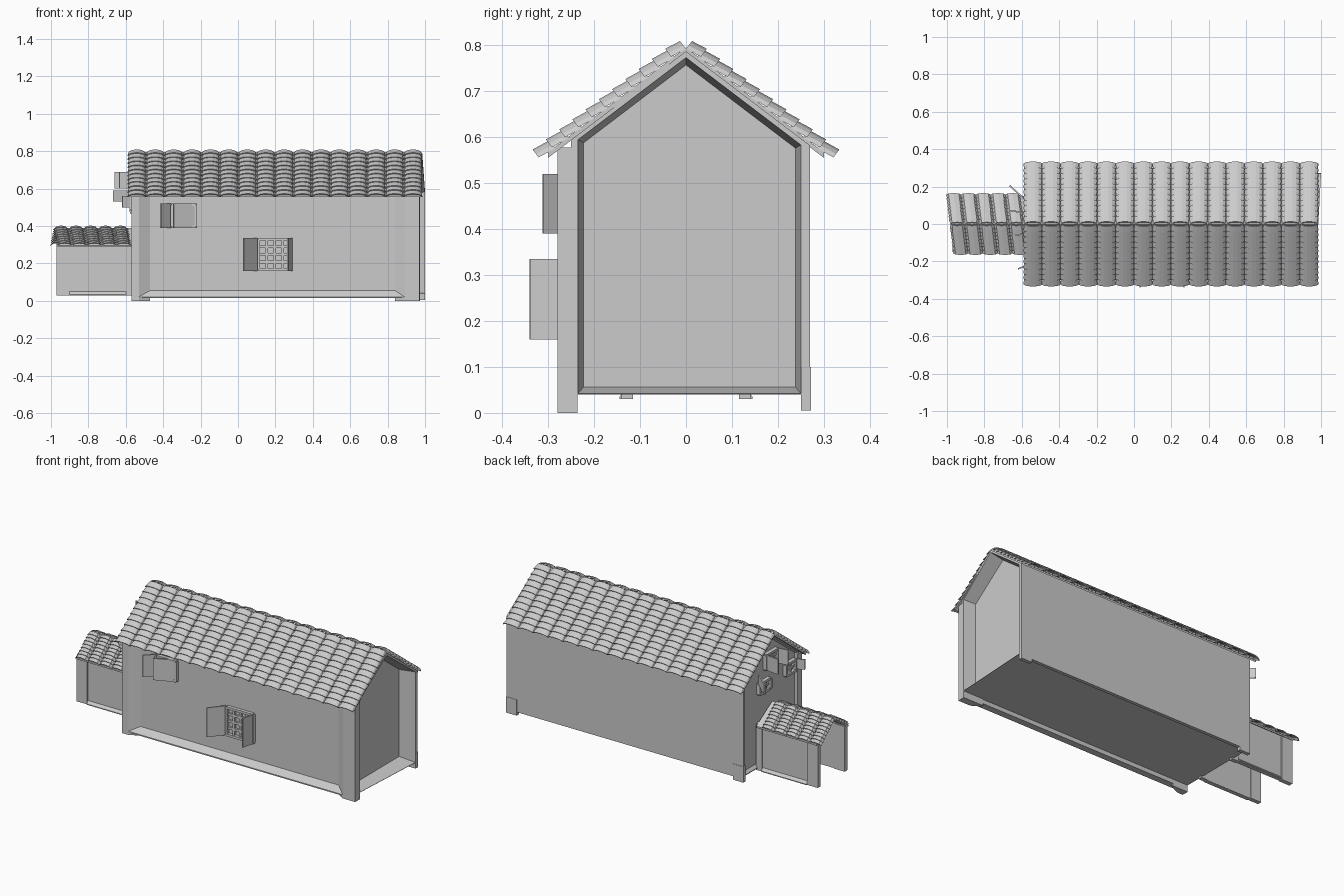
import bpy, bmesh, math
from mathutils import Vector

if "Cube" in bpy.data.objects:
    bpy.data.objects.remove(bpy.data.objects["Cube"])


def finish(name, bm):
    bmesh.ops.recalc_face_normals(bm, faces=bm.faces)
    me = bpy.data.meshes.new(name)
    bm.to_mesh(me)
    bm.free()
    ob = bpy.data.objects.new(name, me)
    bpy.context.collection.objects.link(ob)
    return ob


def loft(bm, rings):
    """Closed solid through a list of equal-sized point rings."""
    vs = [[bm.verts.new(p) for p in r] for r in rings]
    n = len(vs[0])
    for a, b in zip(vs, vs[1:]):
        for i in range(n):
            bm.faces.new((a[i], a[(i + 1) % n], b[(i + 1) % n], b[i]))
    bm.faces.new(vs[0])
    bm.faces.new(vs[-1])


def plan(bm, pts, z0, z1):
    """Extrude an xy outline upward."""
    loft(bm, [[(x, y, z) for x, y in pts] for z in (z0, z1)])


def box(bm, x0, x1, y0, y1, z0, z1):
    plan(bm, [(x0, y0), (x1, y0), (x1, y1), (x0, y1)], z0, z1)


def along_x(bm, pts, x0, x1):
    """Extrude a yz outline along x."""
    loft(bm, [[(x, y, z) for y, z in pts] for x in (x0, x1)])


# main house: gabled shell with recessed, chamfered end panels
def gable(xf, y0, y1, zb, apex):
    pts = [(y0, zb), (y1, zb), (y1, apex - .76 * abs(y1)), (0, apex), (y0, apex - .76 * abs(y0))]
    return [(xf(y), y, z) for y, z in pts]


def right_end(y):
    return .97 + .03 * (y + .28) / .55


bm = bmesh.new()
loft(bm, [gable(lambda y: -.555, -.235, .25, .06, .765),
          gable(lambda y: -.57, -.245, .26, .045, .775),
          gable(lambda y: -.57, -.25, .27, .04, .787),
          gable(right_end, -.25, .27, .04, .787),
          gable(right_end, -.235, .25, .042, .773),
          gable(lambda y: .9, -.223, .238, .056, .757)])
finish("house_body", bm)

# front corner pillars with chamfered inner sides, and sloped sill
bm = bmesh.new()
plan(bm, [(-.57, -.28), (-.53, -.28), (-.47, -.25), (-.47, -.24), (-.57, -.24)], 0, .577)
plan(bm, [(.84, -.25), (.89, -.28), (.97, -.28), (.973, -.236), (.84, -.236)], 0, .577)
finish("front_pillars", bm)
bm = bmesh.new()
along_x(bm, [(-.28, .015), (-.28, .022), (-.25, .055), (-.24, .055), (-.24, .015)], -.54, .9)
finish("front_sill", bm)

# back corner feet and skirt
bm = bmesh.new()
for x0, x1 in ((-.57, -.5), (.93, 1.0)):
    box(bm, x0, x1, .25, .272, .005, .1)
box(bm, -.57, 1.0, .25, .27, .025, .06)
finish("back_feet", bm)


# tiled roofs: overlapping barrel tiles in columns and rows on both slopes
def tiled_roof(name, x0, x1, cols, rows, apex, slope, reach, h, segs, shear=0):
    bm = bmesh.new()
    pitch = (x1 - x0) / cols
    k = math.hypot(1, slope)
    length = reach * k
    step = length / rows
    for side in (-1, 1):
        down = Vector((0, side / k, -slope / k))
        out = Vector((0, side * slope / k, 1 / k))
        for c in range(cols):
            for r in range(rows):
                cx = x0 + (c + .5) * pitch
                rings = []
                for d, w, lift in (((r - .15) * step, .9, 0), ((r + 1) * step, 1.04, h * .28)):
                    d = max(d, 0)
                    base = Vector((cx, 0, apex)) + down * d + out * lift
                    base.x += shear * base.y
                    ring = []
                    for rad, order in ((1, range(segs + 1)), (.72, range(segs, -1, -1))):
                        for i in order:
                            t = math.pi * i / segs
                            u = math.cos(t) * pitch * w / 2 * (1 if rad == 1 else .88)
                            ring.append(base + Vector((u, 0, 0)) + out * (math.sin(t) * h * rad))
                    rings.append(ring)
                loft(bm, rings)
    return finish(name, bm)


tiled_roof("main_roof_tiles", -.59, .985, 16, 11, .792, .76, .317, .022, 7)
tiled_roof("annex_roof_tiles", -.985, -.59, 5, 8, .387, .62, .153, .019, 4, -.12)


# thin boards under the tiles
def boards(name, x0, x1, apex, slope, reach, t):
    bm = bmesh.new()
    e = apex - slope * reach
    along_x(bm, [(-reach, e), (0, apex), (reach, e), (reach, e - t), (0, apex - t), (-reach, e - t)], x0, x1)
    finish(name, bm)


boards("main_roof_boards", -.585, .98, .795, .76, .30, .012)
boards("annex_roof_boards", -.97, -.57, .39, .62, .15, .01)

# annex: two side walls with end posts and a sloped sill, open at the end
bm = bmesh.new()
for s in (-1, 1):
    along_x(bm, [(s * .12, .035), (s * .132, .035), (s * .132, .305), (s * .12, .312)], -.97, -.56)
    box(bm, -.97, -.90, *sorted((s * .115, s * .14)), .03, .30)
    box(bm, -.60, -.56, *sorted((s * .115, s * .14)), .03, .30)
    along_x(bm, [(s * .12, .03), (s * .145, .03), (s * .145, .035), (s * .132, .05), (s * .12, .05)], -.90, -.60)
finish("annex_walls", bm)


# lattice windows
def window(name, a0, a1, z0, z1, n, m, front=True):
    bm = bmesh.new()

    def bar(u0, u1, w0, w1, d):
        if front:
            box(bm, u0, u1, -.25 - d, -.24, w0, w1)
        else:
            box(bm, -.558 - d, -.55, u0, u1, w0, w1)
    t = .007
    for i in range(n + 1):
        u = a0 + (a1 - a0) * i / n
        bar(u - t, u + t, z0, z1, .022 if i in (0, n) else .012)
    for i in range(m + 1):
        w = z0 + (z1 - z0) * i / m
        bar(a0, a1, w - t, w + t, .02 if i in (0, m) else .011)
    finish(name, bm)


window("front_window_low", .11, .283, .167, .33, 4, 4)
window("front_window_high", -.355, -.225, .397, .513, 3, 3)
window("side_window_high", -.05, .06, .60, .685, 3, 3, False)
window("side_window_mid", -.22, -.13, .49, .555, 2, 2, False)
window("side_window_low", .02, .12, .475, .535, 3, 2, False)


# open shutters, each a thin panel from hinge to free edge
def shutter(name, p, q, z0, z1):
    p, q = Vector(p), Vector(q)
    n = (q - p).orthogonal().normalized() * .004
    bm = bmesh.new()
    plan(bm, [p - n, q - n, q + n, p + n], z0, z1)
    finish(name, bm)


for i, (p, q, z0, z1) in enumerate([
        ((.10, -.255), (.03, -.338), .16, .335),
        ((.288, -.255), (.265, -.338), .16, .335),
        ((-.36, -.255), (-.413, -.31), .39, .52),
        ((-.22, -.255), (-.345, -.308), .39, .52),
        ((-.57, .06), (-.66, .07), .60, .69),
        ((-.57, -.05), (-.635, -.06), .60, .69),
        ((-.57, .12), (-.665, .205), .53, .59),
        ((-.57, -.22), (-.62, -.24), .50, .56)]):
    shutter("shutter_%d" % (i + 1), p, q, z0, z1)
